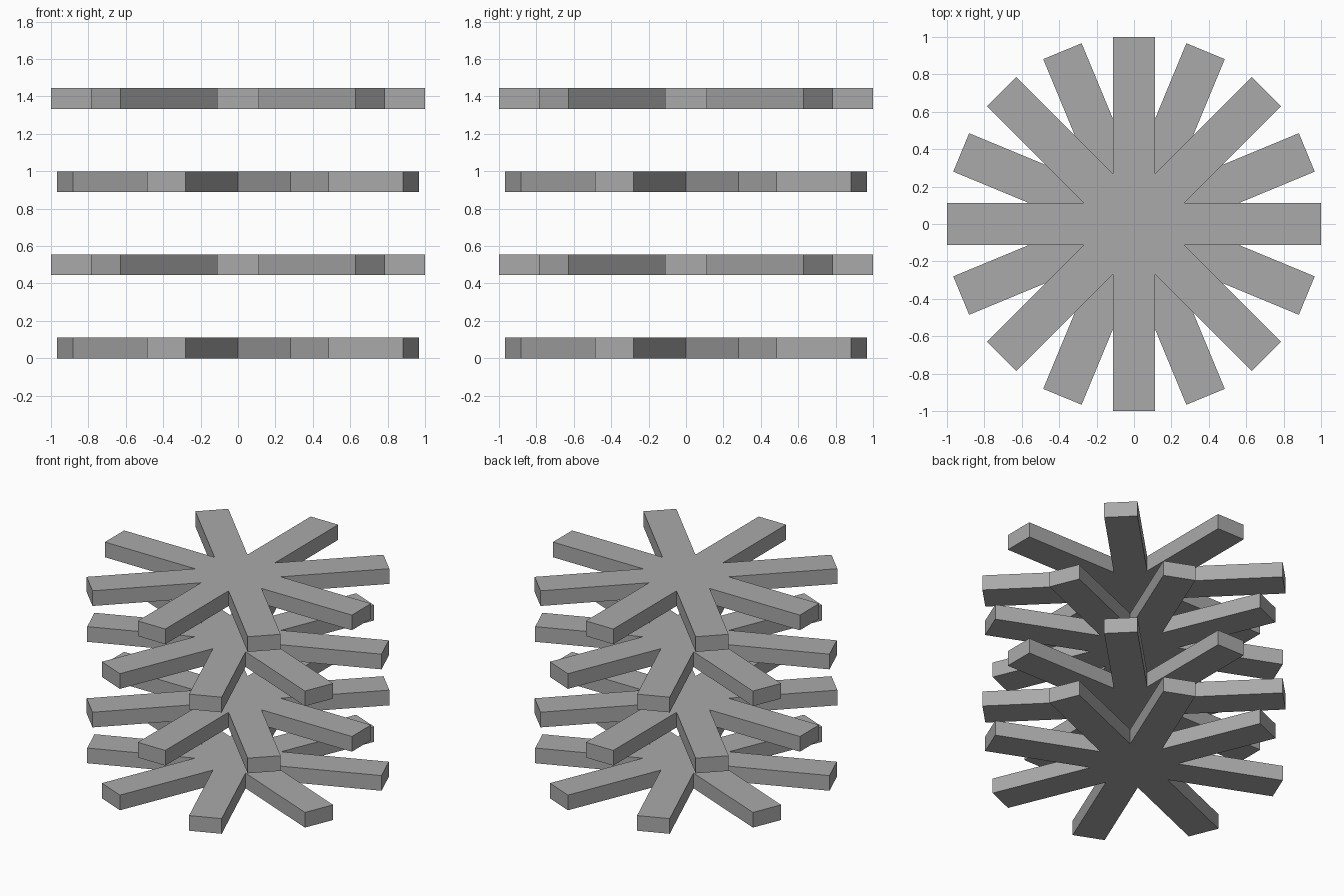
import bpy, bmesh, math

if "Cube" in bpy.data.objects:
    bpy.data.objects.remove(bpy.data.objects["Cube"])

ARMS = 8
HALF_WIDTH = 1 / 9
THICKNESS = 1 / 9
SPACING = 4 / 9

grey = bpy.data.materials.new("mid_grey")
grey.diffuse_color = (0.4, 0.4, 0.4, 1)
grey.use_nodes = True
grey.node_tree.nodes["Principled BSDF"].inputs["Base Color"].default_value = grey.diffuse_color


def star_outline(turn):
    """Outline of eight straight arms joined at the hub: two tip corners and a notch each."""
    step = 2 * math.pi / ARMS
    notch = HALF_WIDTH / math.tan(step / 2)
    points = []
    for i in range(ARMS):
        a = turn + i * step
        c, s = math.cos(a), math.sin(a)
        for x, y in ((1, -HALF_WIDTH), (1, HALF_WIDTH), (notch, HALF_WIDTH)):
            points.append((x * c - y * s, x * s + y * c))
    return points


def star_layer(name, z, turn):
    """Flat star plate extruded upwards."""
    bm = bmesh.new()
    base = bm.faces.new([bm.verts.new((x, y, 0)) for x, y in star_outline(turn)])
    top = bmesh.ops.extrude_face_region(bm, geom=[base], use_keep_orig=True)["geom"]
    bmesh.ops.translate(bm, vec=(0, 0, THICKNESS),
                        verts=[v for v in top if isinstance(v, bmesh.types.BMVert)])
    bmesh.ops.recalc_face_normals(bm, faces=bm.faces)
    mesh = bpy.data.meshes.new(name)
    bm.to_mesh(mesh)
    bm.free()
    mesh.materials.append(grey)
    obj = bpy.data.objects.new(name, mesh)
    obj.location.z = z
    bpy.context.collection.objects.link(obj)


# Four stacked stars, alternate ones turned by half an arm step
for layer in range(4):
    turn = math.pi / ARMS if layer % 2 == 0 else 0
    star_layer(f"star_layer_{layer + 1}", layer * SPACING, turn)
